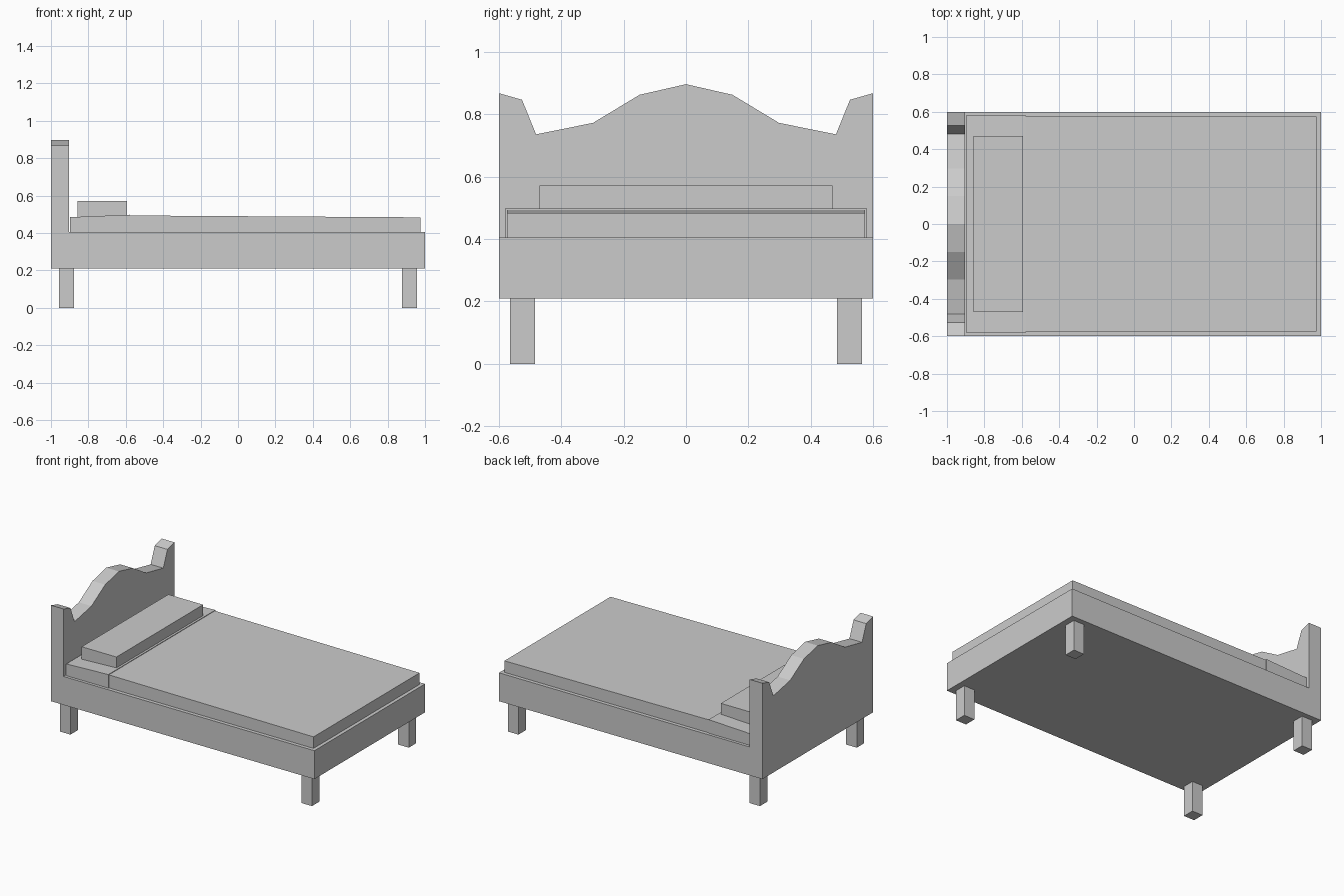
import bpy, bmesh, math
from mathutils import Vector

if "Cube" in bpy.data.objects:
    bpy.data.objects.remove(bpy.data.objects["Cube"])


def finish(name, bm):
    bmesh.ops.recalc_face_normals(bm, faces=bm.faces[:])
    mesh = bpy.data.meshes.new(name)
    bm.to_mesh(mesh)
    bm.free()
    obj = bpy.data.objects.new(name, mesh)
    bpy.context.collection.objects.link(obj)
    return obj


def box(name, x0, x1, y0, y1, z0, z1, slope_end=None):
    """Box between limits; slope_end gives the top height at x1."""
    bm = bmesh.new()
    bmesh.ops.create_cube(bm, size=1)
    for v in bm.verts:
        top = z1 if slope_end is None or v.co.x < 0 else slope_end
        v.co = (x0 if v.co.x < 0 else x1,
                y0 if v.co.y < 0 else y1,
                z0 if v.co.z < 0 else top)
    return finish(name, bm)


def extrude_x(bm, face, distance):
    geom = bmesh.ops.extrude_face_region(bm, geom=[face])["geom"]
    verts = [g for g in geom if isinstance(g, bmesh.types.BMVert)]
    bmesh.ops.translate(bm, verts=verts, vec=(distance, 0, 0))
    return next(g for g in geom if isinstance(g, bmesh.types.BMFace))


# Frame and headboard in one piece: wavy profile, lower part pulled to the foot
BASE, RAIL, HEAD_X = 0.21, 0.405, -0.904
half = [(0.6, 0.868), (0.526, 0.847), (0.481, 0.736),
        (0.298, 0.773), (0.149, 0.863)]
profile = ([(-0.6, BASE), (0.6, BASE)] + half + [(0, 0.897)]
           + [(-y, z) for y, z in reversed(half)])
bm = bmesh.new()
back = bm.faces.new([bm.verts.new((-1, y, z)) for y, z in profile])
front = extrude_x(bm, back, HEAD_X + 1)
# make sure the back is closed
if not any(all(abs(v.co.x + 1) < 1e-5 for v in f.verts) for f in bm.faces):
    bmesh.ops.holes_fill(bm, edges=bm.edges[:])
bmesh.ops.bisect_plane(bm, geom=bm.verts[:] + bm.edges[:] + bm.faces[:],
                       plane_co=(0, 0, RAIL), plane_no=(0, 0, 1))
lower = next(f for f in bm.faces
             if all(abs(v.co.x - HEAD_X) < 1e-5 and v.co.z < RAIL + 1e-4
                    for v in f.verts))
extrude_x(bm, lower, 1 - HEAD_X)
inner = [f for f in bm.faces
         if all(abs(v.co.x - HEAD_X) < 1e-5 and v.co.z < RAIL + 1e-4
                for v in f.verts)]
bmesh.ops.delete(bm, geom=inner, context='FACES_ONLY')
bmesh.ops.recalc_face_normals(bm, faces=bm.faces[:])
bmesh.ops.dissolve_limit(bm, angle_limit=math.radians(1),
                         verts=bm.verts[:], edges=bm.edges[:])
finish("frame_and_headboard", bm)

# Legs
for end, x in (("head", -0.917), ("foot", 0.917)):
    for side, y in (("front", -0.525), ("back", 0.525)):
        box(f"{end}_{side}_leg", x - 0.04, x + 0.04,
            y - 0.04, y + 0.04, 0, BASE)

# Mattress head section, blanket sloping to the foot, and pillow
box("mattress_head", -0.898, -0.578, -0.58, 0.58, RAIL, 0.485, 0.498)
box("blanket", -0.578, 0.976, -0.575, 0.575, RAIL, 0.494, 0.484)
box("pillow", -0.858, -0.594, -0.47, 0.47, 0.485, 0.572)
